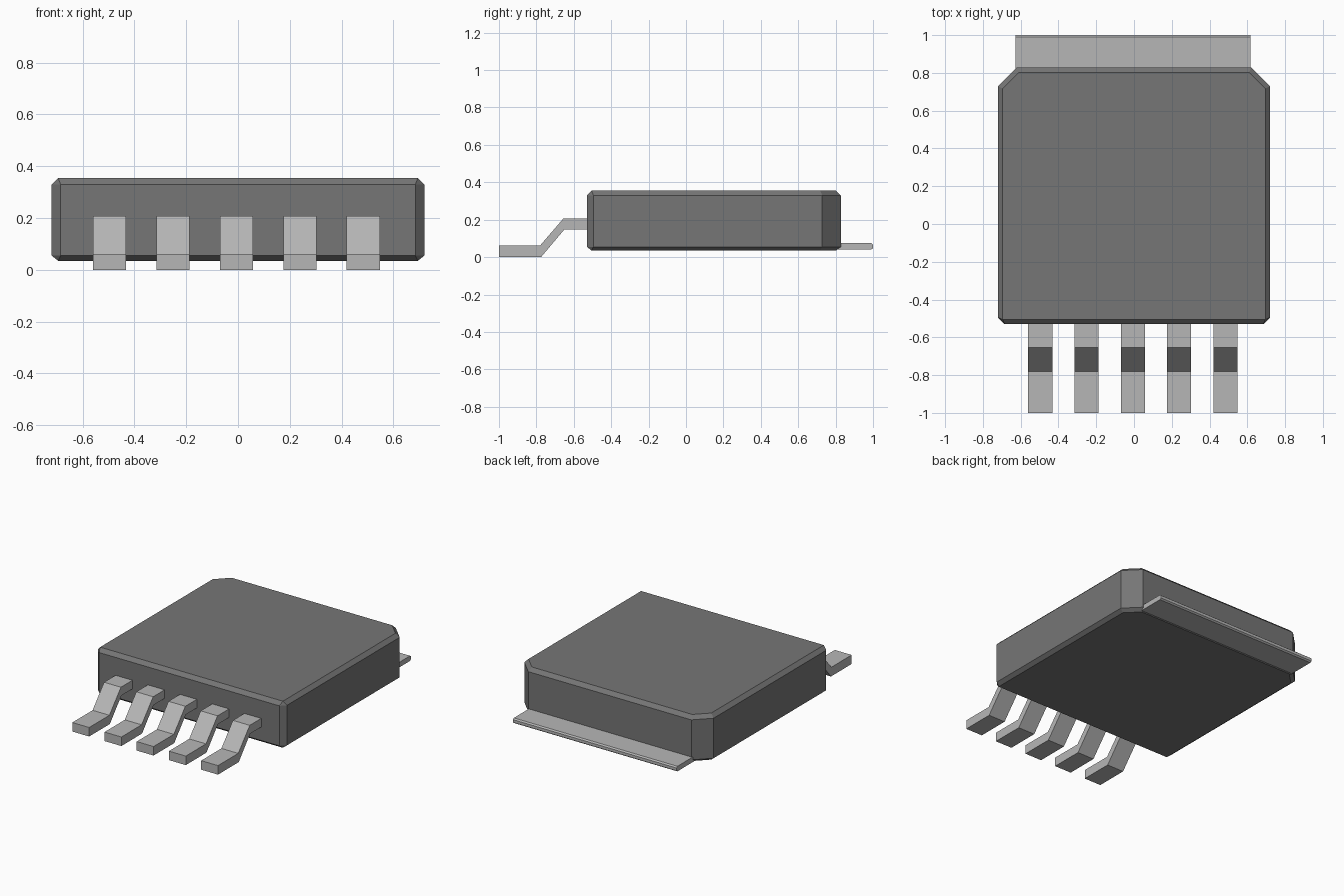
import bpy
import bmesh

cube = bpy.data.objects.get("Cube")
if cube:
    bpy.data.objects.remove(cube, do_unlink=True)


def material(name, value):
    mat = bpy.data.materials.new(name)
    mat.use_nodes = True
    colour = (value, value, value, 1)
    mat.diffuse_color = colour
    mat.node_tree.nodes["Principled BSDF"].inputs["Base Color"].default_value = colour
    return mat


def finish(bm, name, mat):
    bmesh.ops.recalc_face_normals(bm, faces=bm.faces)
    mesh = bpy.data.meshes.new(name)
    bm.to_mesh(mesh)
    bm.free()
    mesh.materials.append(mat)
    obj = bpy.data.objects.new(name, mesh)
    bpy.context.collection.objects.link(obj)
    return obj


def extrude_profile(name, profile, x0, x1, mat):
    """Extrude a closed (y, z) profile along x."""
    bm = bmesh.new()
    face = bm.faces.new([bm.verts.new((x0, y, z)) for y, z in profile])
    side = bmesh.ops.extrude_face_region(bm, geom=[face])["geom"]
    moved = [v for v in side if isinstance(v, bmesh.types.BMVert)]
    bmesh.ops.translate(bm, verts=moved, vec=(x1 - x0, 0, 0))
    return finish(bm, name, mat)


plastic = material("dark grey plastic", 0.18)
metal = material("light grey metal", 0.47)

# Body: rings of a convex outline, wide at the sides and inset at both ends
W, FRONT, BACK = 0.72, -0.53, 0.828
half_wall = [(W - 0.035, FRONT), (W, FRONT + 0.035), (W, BACK - 0.1), (W - 0.1, BACK)]
half_cap = [(W - 0.025, FRONT + 0.025), (W - 0.025, BACK - 0.11), (W - 0.11, BACK - 0.025)]
bm = bmesh.new()
for half, heights in ((half_wall, (0.055, 0.33)), (half_cap, (0.035, 0.355))):
    for z in heights:
        for x, y in half:
            for sx in (-1, 1):
                bm.verts.new((sx * x, y, z))
bmesh.ops.convex_hull(bm, input=bm.verts)
bmesh.ops.dissolve_limit(bm, angle_limit=0.01, verts=bm.verts, edges=bm.edges)
finish(bm, "body", plastic)

# Heat tab with a chamfered rear edge
MID = -0.006
tab = [(0.7, 0.04), (0.99, 0.04), (1.0, 0.048), (1.0, 0.067), (0.99, 0.075), (0.7, 0.075)]
extrude_profile("heat_tab", tab, MID - 0.622, MID + 0.622, metal)

# Five bent leads along the front
lead = [(-1, 0), (-0.775, 0), (-0.65, 0.148), (-0.5, 0.148),
        (-0.5, 0.207), (-0.655, 0.207), (-0.78, 0.062), (-1, 0.062)]
for i in range(5):
    x = MID + (i - 2) * 0.245
    extrude_profile(f"lead_{i + 1}", lead, x - 0.064, x + 0.064, metal)
